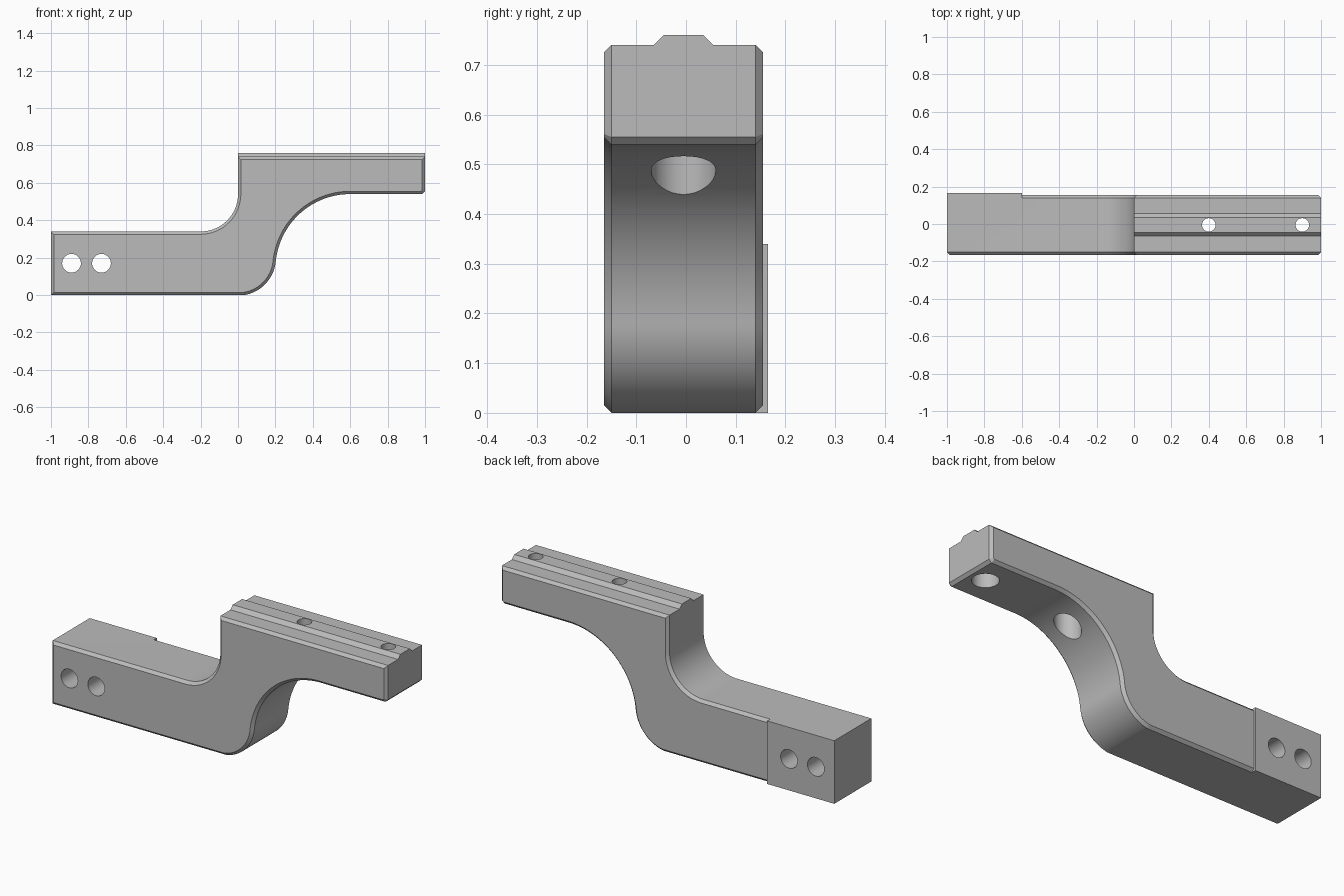
import bpy, bmesh
from math import sin, cos, pi, radians, atan2
from mathutils import Matrix

old = bpy.data.objects.get("Cube")
if old:
    bpy.data.objects.remove(old, do_unlink=True)

steel = bpy.data.materials.new("plain grey metal")
steel.use_nodes = True
grey = (0.5, 0.5, 0.5, 1)
steel.diffuse_color = grey
steel.node_tree.nodes["Principled BSDF"].inputs["Base Color"].default_value = grey

CH = 0.015      # chamfer width
MID = -0.005    # centre of the body in y


def make_object(name, bm):
    bmesh.ops.recalc_face_normals(bm, faces=bm.faces)
    mesh = bpy.data.meshes.new(name)
    bm.to_mesh(mesh)
    bm.free()
    mesh.materials.append(steel)
    obj = bpy.data.objects.new(name, mesh)
    bpy.context.collection.objects.link(obj)
    return obj


def loft(name, loops):
    """Bridge equal-length closed loops and cap both ends."""
    bm = bmesh.new()
    rings = [[bm.verts.new(p) for p in loop] for loop in loops]
    for a, b in zip(rings, rings[1:]):
        for i in range(len(a)):
            j = (i + 1) % len(a)
            bm.faces.new((a[i], a[j], b[j], b[i]))
    bm.faces.new(rings[0])
    bm.faces.new(rings[-1])
    return make_object(name, bm)


def arc(cx, cz, r, start, end, n=32):
    steps = [start + (end - start) * i / n for i in range(n + 1)]
    return [(cx + r * cos(a), cz + r * sin(a)) for a in steps]


def outline(d):
    """Side outline of the stepped arm, inset by d."""
    lean = atan2(-0.06, 0.6)  # where the two lower curves meet
    pts = [(-1 + d, d)]
    pts += arc(0, 0.2, 0.203 - d, -pi / 2, lean)
    pts += arc(0.6, 0.14, 0.4 + d, pi + lean, pi / 2)[1:]
    pts += [(1 - CH - 0.4 * d, 0.54 + d), (1 - d, 0.54 + CH + 0.4 * d)]
    pts += [(1 - d, 0.74 - d), (d, 0.74 - d)]
    pts += arc(-0.2, 0.54, 0.2 + d, 0, -pi / 2)
    pts += [(-1 + d, 0.34 - d)]
    # keep the bottom of the lower curve level with the base
    return [(x, max(z, d)) for x, z in pts]


def cylinder(name, r, depth, centre, along_y=False):
    bm = bmesh.new()
    turn = Matrix.Rotation(radians(90), 4, "X") if along_y else Matrix()
    bmesh.ops.create_cone(bm, cap_ends=True, segments=48, radius1=r, radius2=r,
                          depth=depth, matrix=Matrix.Translation(centre) @ turn)
    return make_object(name, bm)


def combine(target, tool, operation):
    mod = target.modifiers.new(tool.name, "BOOLEAN")
    mod.operation = operation
    mod.solver = "EXACT"
    mod.object = tool
    bpy.context.view_layer.objects.active = target
    bpy.ops.object.modifier_apply(modifier=mod.name)
    bpy.data.objects.remove(tool, do_unlink=True)


# Stepped arm with chamfered front and back edges
sections = [(-0.165, CH), (-0.165 + CH, 0), (0.155 - CH, 0), (0.155, CH)]
arm = loft("stepped_arm", [[(x, y, z) for x, z in outline(d)] for y, d in sections])

# Raised mounting pad on the back of the lower end
pad = loft("mounting_pad", [[(x, y, z) for x, z in
           ((-1, 0), (-0.6, 0), (-0.6, 0.34), (-1, 0.34))] for y in (0.12, 0.165)])
combine(arm, pad, "UNION")

# Tapered rail along the upper end
rail = loft("top_rail", [[(x, MID + y, z) for y, z in
            ((-0.06, 0.74), (-0.06, 0.7), (0.06, 0.7), (0.06, 0.74),
             (0.04, 0.76), (-0.04, 0.76))] for x in (0, 1)])
combine(arm, rail, "UNION")

# Cross holes through the lower end
for x in (-0.89, -0.73):
    combine(arm, cylinder("cross_hole", 0.05, 1, (x, 0, 0.17), True), "DIFFERENCE")

# Vertical screw holes with wide counterbores from below
for x in (0.4, 0.9):
    combine(arm, cylinder("screw_hole", 0.036, 1, (x, MID, 0.7)), "DIFFERENCE")
    combine(arm, cylinder("counterbore", 0.065, 0.3, (x, MID, 0.5)), "DIFFERENCE")

# Smooth curves, crisp edges
bpy.ops.object.select_all(action="DESELECT")
arm.select_set(True)
bpy.context.view_layer.objects.active = arm
bpy.ops.object.shade_smooth_by_angle(angle=radians(25))
